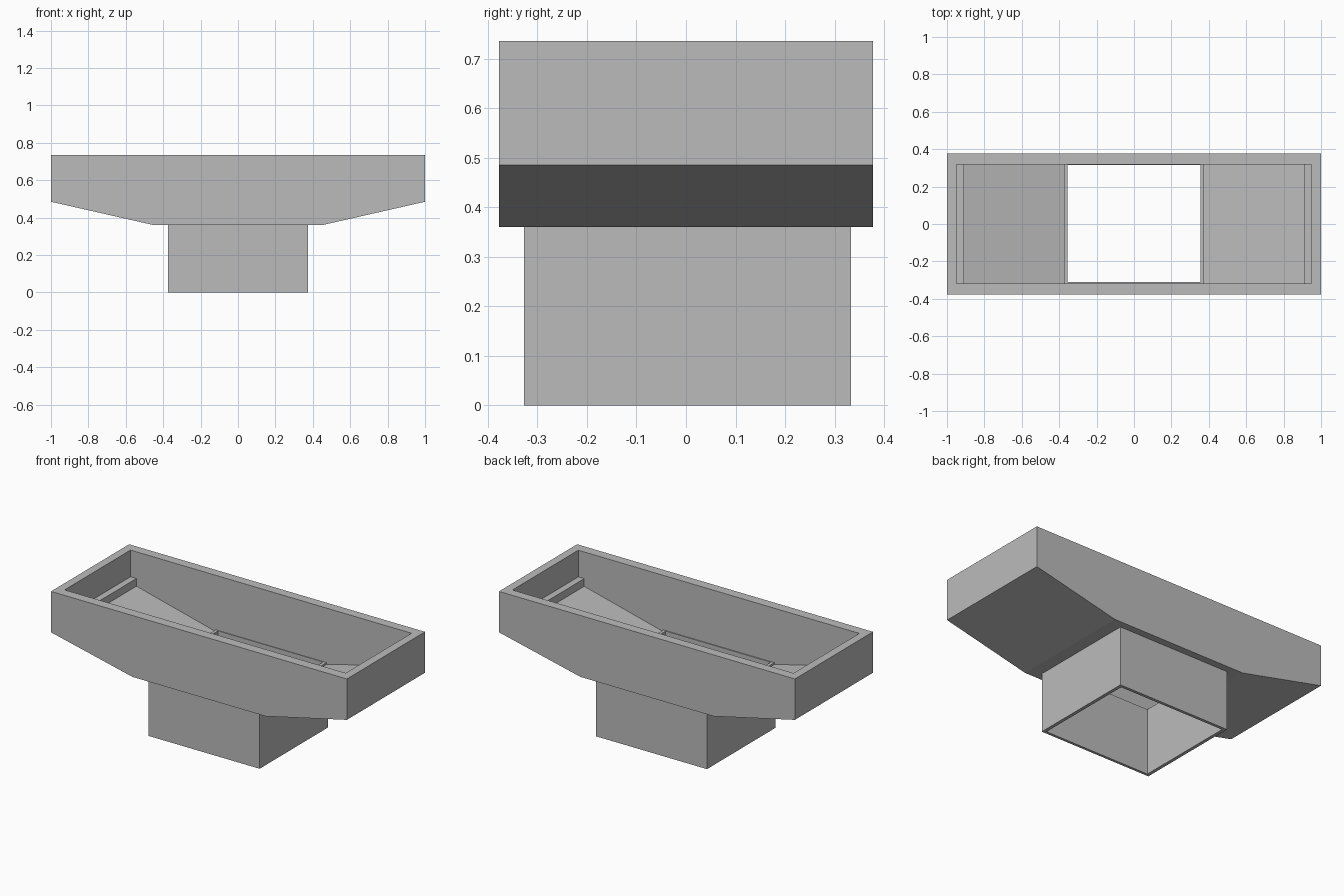
import bpy
import bmesh

cube = bpy.data.objects.get("Cube")
if cube:
    bpy.data.objects.remove(cube, do_unlink=True)

grey = bpy.data.materials.new("plain_grey")
grey.use_nodes = True
grey.diffuse_color = (0.5, 0.5, 0.5, 1)
grey.node_tree.nodes["Principled BSDF"].inputs["Base Color"].default_value = (0.5, 0.5, 0.5, 1)


def mirrored(half):
    """Close a right-hand half profile with its mirror image."""
    return half + [(-x, z) for x, z in reversed(half)]


def prism(name, profile, y0, y1):
    """Extrude an x-z profile from y0 to y1."""
    bm = bmesh.new()
    face = bm.faces.new([bm.verts.new((x, y0, z)) for x, z in profile])
    new = bmesh.ops.extrude_face_region(bm, geom=[face])["geom"]
    verts = [v for v in new if isinstance(v, bmesh.types.BMVert)]
    bmesh.ops.translate(bm, verts=verts, vec=(0, y1 - y0, 0))
    bmesh.ops.recalc_face_normals(bm, faces=bm.faces)
    mesh = bpy.data.meshes.new(name)
    bm.to_mesh(mesh)
    bm.free()
    mesh.materials.append(grey)
    obj = bpy.data.objects.new(name, mesh)
    bpy.context.collection.objects.link(obj)
    return obj


def carve(obj, cutter):
    """Subtract the cutter, bake the result and discard the cutter."""
    mod = obj.modifiers.new("carve", "BOOLEAN")
    mod.operation = "DIFFERENCE"
    mod.solver = "EXACT"
    mod.object = cutter
    graph = bpy.context.evaluated_depsgraph_get()
    mesh = bpy.data.meshes.new_from_object(obj.evaluated_get(graph))
    obj.modifiers.clear()
    obj.data = mesh
    bpy.data.objects.remove(cutter, do_unlink=True)


# Wide tray with sloping underside
tray = prism("hopper_tray", mirrored([(0.45, 0.36), (1, 0.485), (1, 0.735)]), -0.377, 0.377)

# Tray cavity: outlet, sloping floor, end ledge and open top
cavity = prism("tray_cavity", mirrored([
    (0.37, 0.3), (0.37, 0.39), (0.91, 0.525), (0.91, 0.572),
    (0.95, 0.572), (0.95, 0.8)]), -0.317, 0.319)
carve(tray, cavity)

# Open square outlet chute, its lip standing just above the tray floor
chute = prism("outlet_chute", mirrored([(0.375, 0), (0.375, 0.402)]), -0.327, 0.333)
carve(chute, prism("chute_bore", mirrored([(0.355, -0.1), (0.355, 0.5)]), -0.311, 0.315))
